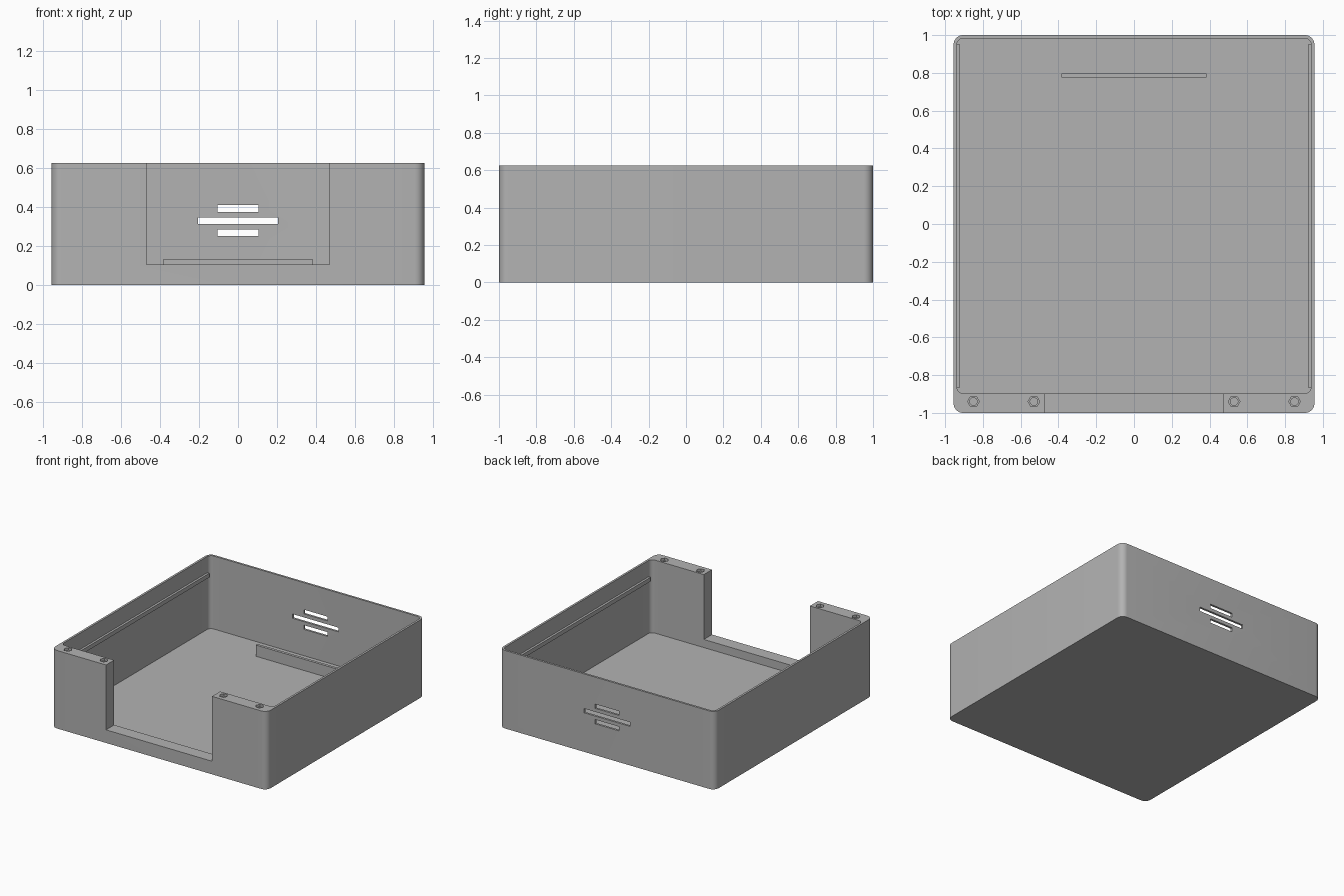
import bpy
import bmesh
from math import pi, radians
from mathutils import Matrix, Vector

cube = bpy.data.objects.get("Cube")
if cube:
    bpy.data.objects.remove(cube, do_unlink=True)

GREY = 0.45
grey = bpy.data.materials.new("mid_grey")
grey.use_nodes = True
grey.diffuse_color = (GREY, GREY, GREY, 1)
grey.node_tree.nodes["Principled BSDF"].inputs["Base Color"].default_value = (GREY, GREY, GREY, 1)


def finish(name, bm):
    bmesh.ops.recalc_face_normals(bm, faces=bm.faces)
    mesh = bpy.data.meshes.new(name)
    bm.to_mesh(mesh)
    bm.free()
    obj = bpy.data.objects.new(name, mesh)
    bpy.context.collection.objects.link(obj)
    mesh.materials.append(grey)
    return obj


def box(name, low, high, radius=0):
    """Box between two corners, with optional rounded upright edges."""
    low, high = Vector(low), Vector(high)
    bm = bmesh.new()
    bmesh.ops.create_cube(bm, size=1)
    bmesh.ops.scale(bm, vec=high - low, verts=bm.verts)
    bmesh.ops.translate(bm, vec=(low + high) / 2, verts=bm.verts)
    if radius:
        upright = [e for e in bm.edges
                   if abs(e.verts[0].co.z - e.verts[1].co.z) > 0.01]
        bmesh.ops.bevel(bm, geom=upright, offset=radius, segments=8,
                        profile=0.5, affect='EDGES')
    return finish(name, bm)


def drill(name, x, y, radius, low, high, sides):
    bm = bmesh.new()
    bmesh.ops.create_cone(bm, cap_ends=True, segments=sides, radius1=radius,
                          radius2=radius, depth=high - low,
                          matrix=Matrix.Translation((x, y, (low + high) / 2))
                          @ Matrix.Rotation(pi / 6, 4, 'Z'))
    return finish(name, bm)


def cut(target, cutter):
    mod = target.modifiers.new("cut", 'BOOLEAN')
    mod.operation = 'DIFFERENCE'
    mod.solver = 'EXACT'
    mod.object = cutter
    bpy.context.view_layer.objects.active = target
    bpy.ops.object.modifier_apply(modifier=mod.name)
    bpy.data.objects.remove(cutter, do_unlink=True)


W, L, H = 0.955, 1.0, 0.625
FLOOR = 0.04
INNER = 0.938

# Open tray with a thick front wall
tray = box("tray", (-W, -L, 0), (W, L, H), 0.05)
cut(tray, box("cavity", (-INNER, -0.897, FLOOR), (INNER, 0.983, 1), 0.035))

# Wide notch in the front wall
cut(tray, box("front_notch", (-0.47, -1.2, 0.105), (0.47, -0.8, 1)))

# Three vent slots through the back wall
for half, z in ((0.105, 0.392), (0.205, 0.33), (0.105, 0.268)):
    cut(tray, box("vent_slot", (-half, 0.9, z - 0.017), (half, 1.1, z + 0.017)))

# Countersunk screw holes on top of the front posts
for side in (-1, 1):
    for x in (0.53, 0.85):
        cut(tray, drill("screw_recess", side * x, -0.94, 0.031, H - 0.02, 1, 6))
        cut(tray, drill("screw_hole", side * x, -0.94, 0.02, H - 0.12, 1, 16))

# Low rib across the floor near the back
box("floor_rib", (-0.385, 0.775, FLOOR - 0.01), (0.385, 0.797, 0.13))

# Guide rails along both side walls
for name, side in (("left_rail", 1), ("right_rail", -1)):
    xs = sorted((side * 0.92, side * (INNER + 0.005)))
    box(name, (xs[0], -0.865, 0.462), (xs[1], 0.95, 0.495))

# Smooth only the rounded corners
bpy.ops.object.select_all(action='DESELECT')
tray.select_set(True)
bpy.context.view_layer.objects.active = tray
bpy.ops.object.shade_smooth_by_angle(angle=radians(30))
